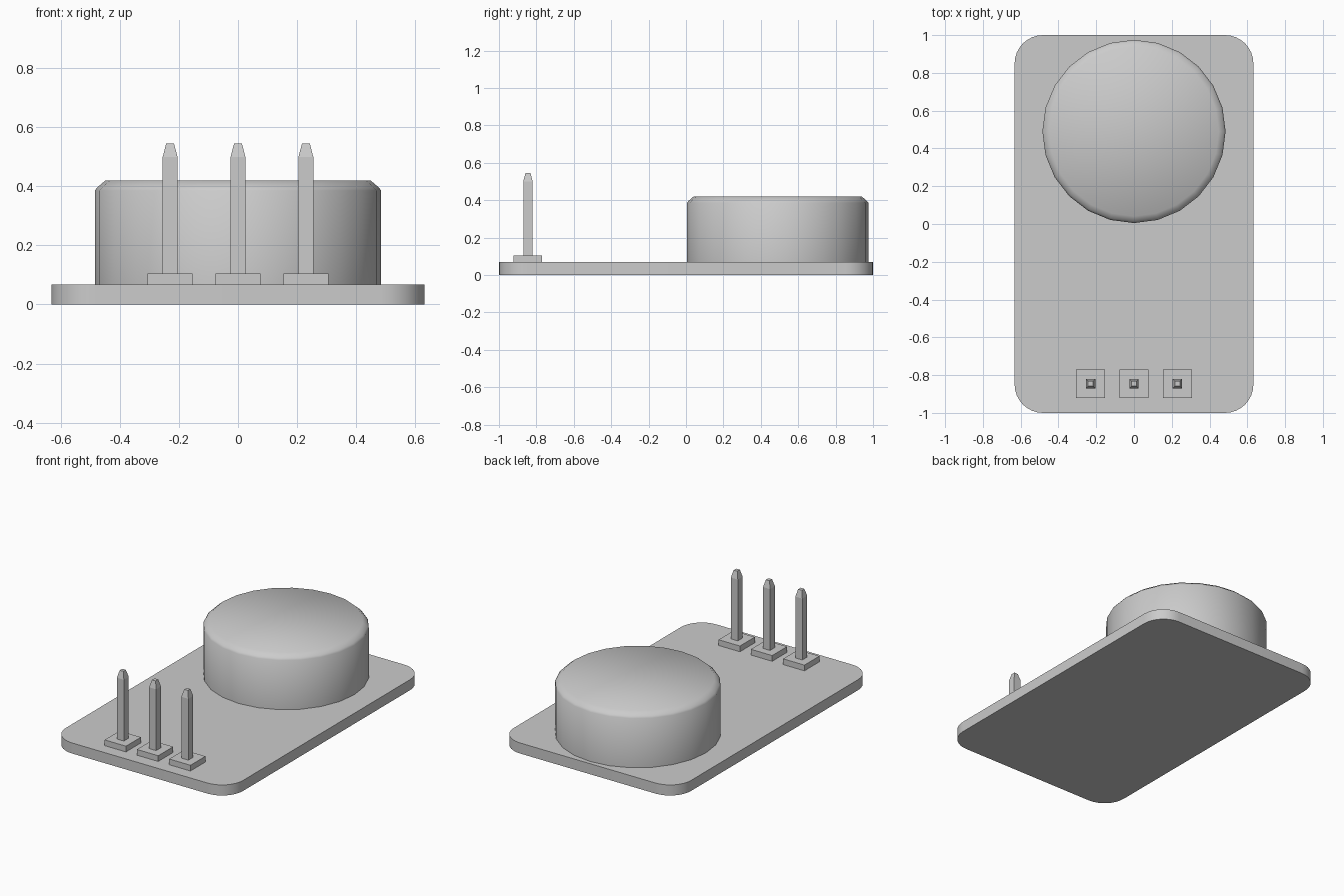
import bpy, bmesh, math

if "Cube" in bpy.data.objects:
    bpy.data.objects.remove(bpy.data.objects["Cube"])

BOARD_TOP = 0.068


def loft(name, rings):
    """Skin a stack of equal-length point rings and cap both ends."""
    bm = bmesh.new()
    loops = [[bm.verts.new(p) for p in ring] for ring in rings]
    n = len(loops[0])
    for a, b in zip(loops, loops[1:]):
        for i in range(n):
            j = (i + 1) % n
            bm.faces.new((a[i], a[j], b[j], b[i]))
    bm.faces.new(loops[0][::-1])
    bm.faces.new(loops[-1])
    mesh = bpy.data.meshes.new(name)
    bm.to_mesh(mesh)
    bm.free()
    obj = bpy.data.objects.new(name, mesh)
    bpy.context.collection.objects.link(obj)
    return obj


def square(x, y, half, z):
    return [(x + sx * half, y + sy * half, z)
            for sx, sy in ((-1, -1), (1, -1), (1, 1), (-1, 1))]


def circle(x, y, r, z, n=24):
    return [(x + r * math.cos(2 * math.pi * i / n),
             y + r * math.sin(2 * math.pi * i / n), z) for i in range(n)]


def rounded_rect(hx, hy, r, z, steps=8):
    pts = []
    for q, (sx, sy) in enumerate(((1, 1), (-1, 1), (-1, -1), (1, -1))):
        for i in range(steps + 1):
            a = math.pi / 2 * (q + i / steps)
            pts.append((sx * (hx - r) + r * math.cos(a),
                        sy * (hy - r) + r * math.sin(a), z))
    return pts


def smooth(obj, degrees):
    bpy.ops.object.select_all(action='DESELECT')
    obj.select_set(True)
    bpy.context.view_layer.objects.active = obj
    bpy.ops.object.shade_smooth_by_angle(angle=math.radians(degrees))


# Circuit board with rounded corners
board = loft("circuit_board", [rounded_rect(0.632, 1.0, 0.15, z) for z in (0, BOARD_TOP)])
smooth(board, 30)

# Round sensor can, chamfered rim with soft shading across the top
can = loft("sensor_can", [circle(0, 0.49, r, z) for r, z in
                          ((0.485, BOARD_TOP), (0.485, 0.386), (0.476, 0.397), (0.449, 0.42))])
smooth(can, 60)

# Header pins, each on a square pad
for i, x in enumerate((-0.23, 0, 0.23), 1):
    loft(f"pin_base_{i}", [square(x, -0.845, 0.076, z) for z in (BOARD_TOP, 0.105)])
    loft(f"header_pin_{i}", [square(x, -0.845, h, z) for h, z in
                             ((0.025, 0.105), (0.025, 0.5), (0.013, 0.546))])
